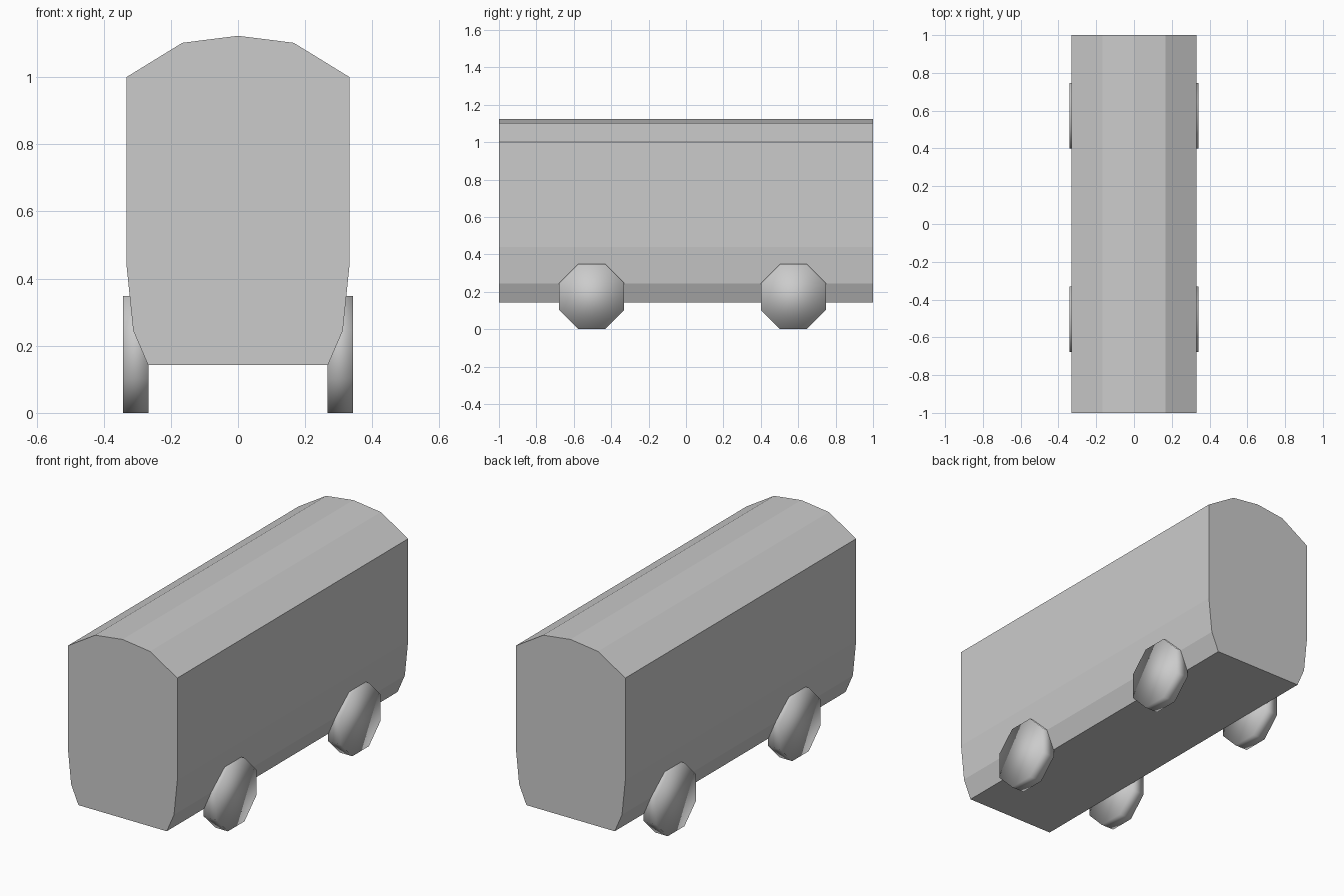
import bpy
import bmesh
from math import pi
from mathutils import Matrix

cube = bpy.data.objects.get("Cube")
if cube:
    bpy.data.objects.remove(cube, do_unlink=True)

grey = bpy.data.materials.new("light grey")
grey.use_nodes = True
grey.diffuse_color = (0.6, 0.6, 0.6, 1)
grey.node_tree.nodes["Principled BSDF"].inputs["Base Color"].default_value = (0.6, 0.6, 0.6, 1)


def add_object(name, bm, smooth=False):
    bmesh.ops.recalc_face_normals(bm, faces=bm.faces)
    mesh = bpy.data.meshes.new(name)
    for face in bm.faces:
        face.smooth = smooth
    bm.to_mesh(mesh)
    bm.free()
    mesh.materials.append(grey)
    obj = bpy.data.objects.new(name, mesh)
    bpy.context.collection.objects.link(obj)
    return obj


# Body: half profile from floor to roof, mirrored and swept along the length
half = [(0.268, 0.143), (0.312, 0.245), (0.332, 0.44), (0.332, 1.0), (0.166, 1.102)]
profile = half + [(0, 1.123)] + [(-x, z) for x, z in reversed(half)]
bm = bmesh.new()
end = bm.faces.new([bm.verts.new((x, -1, z)) for x, z in profile])
sweep = bmesh.ops.extrude_face_region(bm, geom=[end], use_keep_orig=True)
moved = [g for g in sweep["geom"] if isinstance(g, bmesh.types.BMVert)]
bmesh.ops.translate(bm, verts=moved, vec=(0, 2, 0))
add_object("body", bm)

# Wheels: octagonal discs with a flat side down
for side, x in (("left", 0.304), ("right", -0.304)):
    for place, y in (("front", -0.504), ("back", 0.574)):
        bm = bmesh.new()
        turn = Matrix.Rotation(pi / 2, 4, "Y") @ Matrix.Rotation(pi / 8, 4, "Z")
        bmesh.ops.create_cone(bm, cap_ends=True, segments=8, radius1=0.188,
                              radius2=0.188, depth=0.076, matrix=turn)
        wheel = add_object(f"{place}_{side}_wheel", bm, smooth=True)
        wheel.location = (x, y, 0.174)
